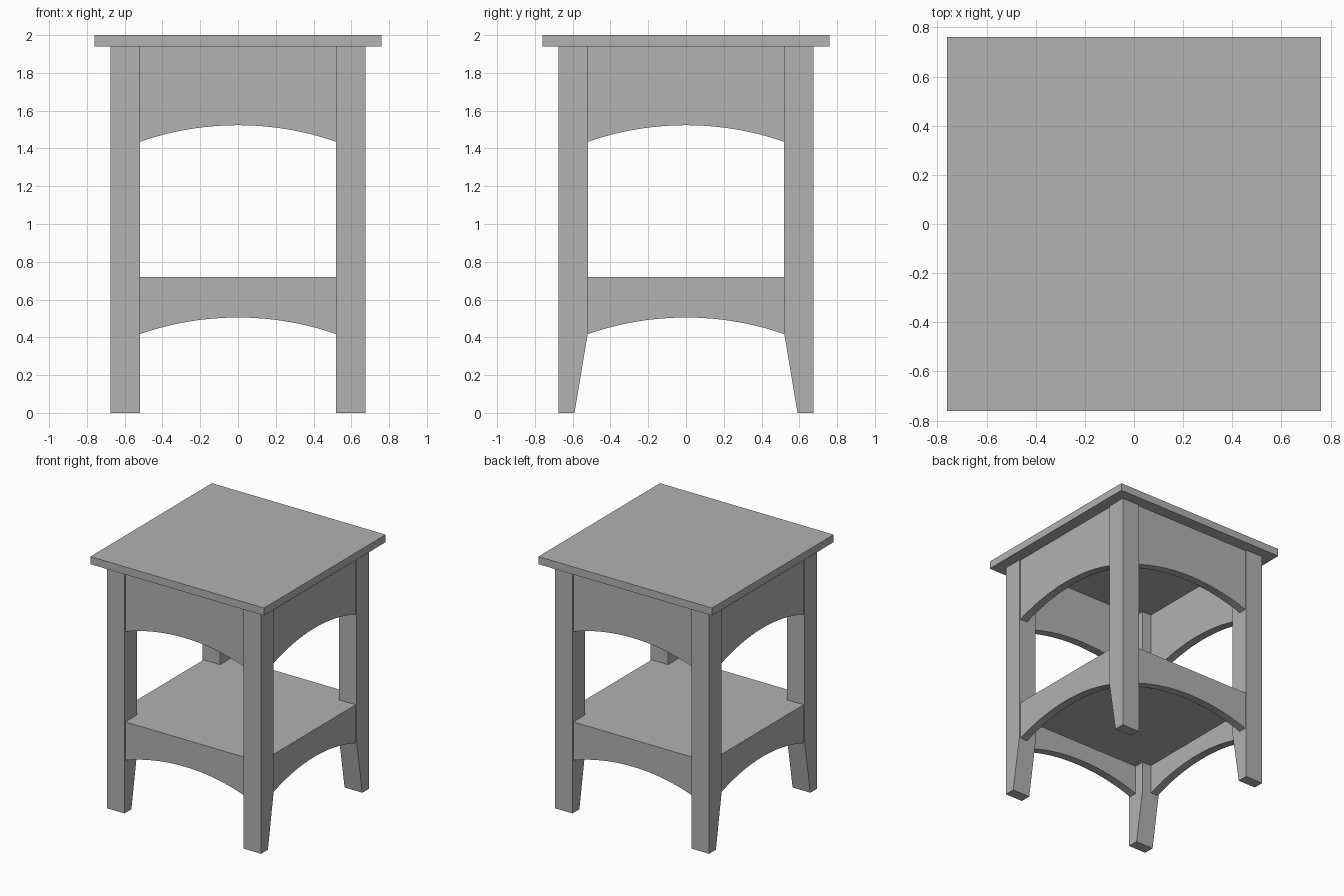
import bpy
import bmesh
import math
from mathutils import Matrix, Vector

if "Cube" in bpy.data.objects:
    bpy.data.objects.remove(bpy.data.objects["Cube"])

# Single flat grey
grey = bpy.data.materials.new("plain_grey")
grey.use_nodes = True
colour = (0.445, 0.445, 0.445, 1.0)
grey.diffuse_color = colour
grey.node_tree.nodes["Principled BSDF"].inputs["Base Color"].default_value = colour

LEG_IN, LEG_OUT = 0.52, 0.675      # leg extent in x and y
APRON_IN, APRON_OUT = 0.60, 0.665  # aprons sit just behind the leg faces


def finish(name, bm):
    bmesh.ops.recalc_face_normals(bm, faces=bm.faces)
    mesh = bpy.data.meshes.new(name)
    bm.to_mesh(mesh)
    bm.free()
    mesh.materials.append(grey)
    obj = bpy.data.objects.new(name, mesh)
    bpy.context.collection.objects.link(obj)
    return obj


def slab(name, half, z0, z1):
    bm = bmesh.new()
    bmesh.ops.create_cube(bm, size=1.0, matrix=Matrix.Translation((0, 0, (z0 + z1) / 2))
                          @ Matrix.Diagonal((2 * half, 2 * half, z1 - z0, 1)))
    return finish(name, bm)


def prism(name, outline, start, depth, transform):
    """Extrude a closed outline from start by the depth vector, then transform it."""
    bm = bmesh.new()
    face = bm.faces.new([bm.verts.new(start + p) for p in outline])
    new = bmesh.ops.extrude_face_region(bm, geom=[face])["geom"]
    bmesh.ops.translate(bm, vec=depth, verts=[v for v in new if isinstance(v, bmesh.types.BMVert)])
    bmesh.ops.transform(bm, matrix=transform, verts=bm.verts)
    return finish(name, bm)


# Top and lower shelf
slab("table_top", 0.76, 1.94, 2.0)
slab("lower_shelf", APRON_IN, 0.65, 0.72)

# Legs: inner y side tapers below the lower rail
leg_profile = [Vector((0, y, z)) for y, z in
               [(LEG_OUT, 0), (LEG_OUT, 1.94), (LEG_IN, 1.94), (LEG_IN, 0.42), (0.59, 0)]]
for sx, side in ((1, "left"), (-1, "right")):
    for sy, end in ((-1, "front"), (1, "back")):
        prism(f"{end}_{side}_leg", leg_profile, Vector((LEG_IN, 0, 0)),
              Vector((LEG_OUT - LEG_IN, 0, 0)), Matrix.Diagonal((sx, sy, 1, 1)))


# Arched aprons on all four sides, upper and lower
def arched_outline(z_end, rise, z_top, steps=24):
    radius = (LEG_IN ** 2 + rise ** 2) / (2 * rise)
    sweep = math.asin(LEG_IN / radius)
    pts = []
    for i in range(steps + 1):
        a = sweep * (2 * i / steps - 1)
        pts.append(Vector((radius * math.sin(a), 0, z_end + rise - radius * (1 - math.cos(a)))))
    return pts + [Vector((LEG_IN, 0, z_top)), Vector((-LEG_IN, 0, z_top))]


for level, z_end, z_top in (("upper", 1.435, 1.94), ("lower", 0.417, 0.72)):
    outline = arched_outline(z_end, 0.088, z_top)
    for i, side in enumerate(("front", "left", "back", "right")):
        prism(f"{level}_{side}_apron", outline, Vector((0, -APRON_OUT, 0)),
              Vector((0, APRON_OUT - APRON_IN, 0)), Matrix.Rotation(i * math.pi / 2, 4, 'Z'))
